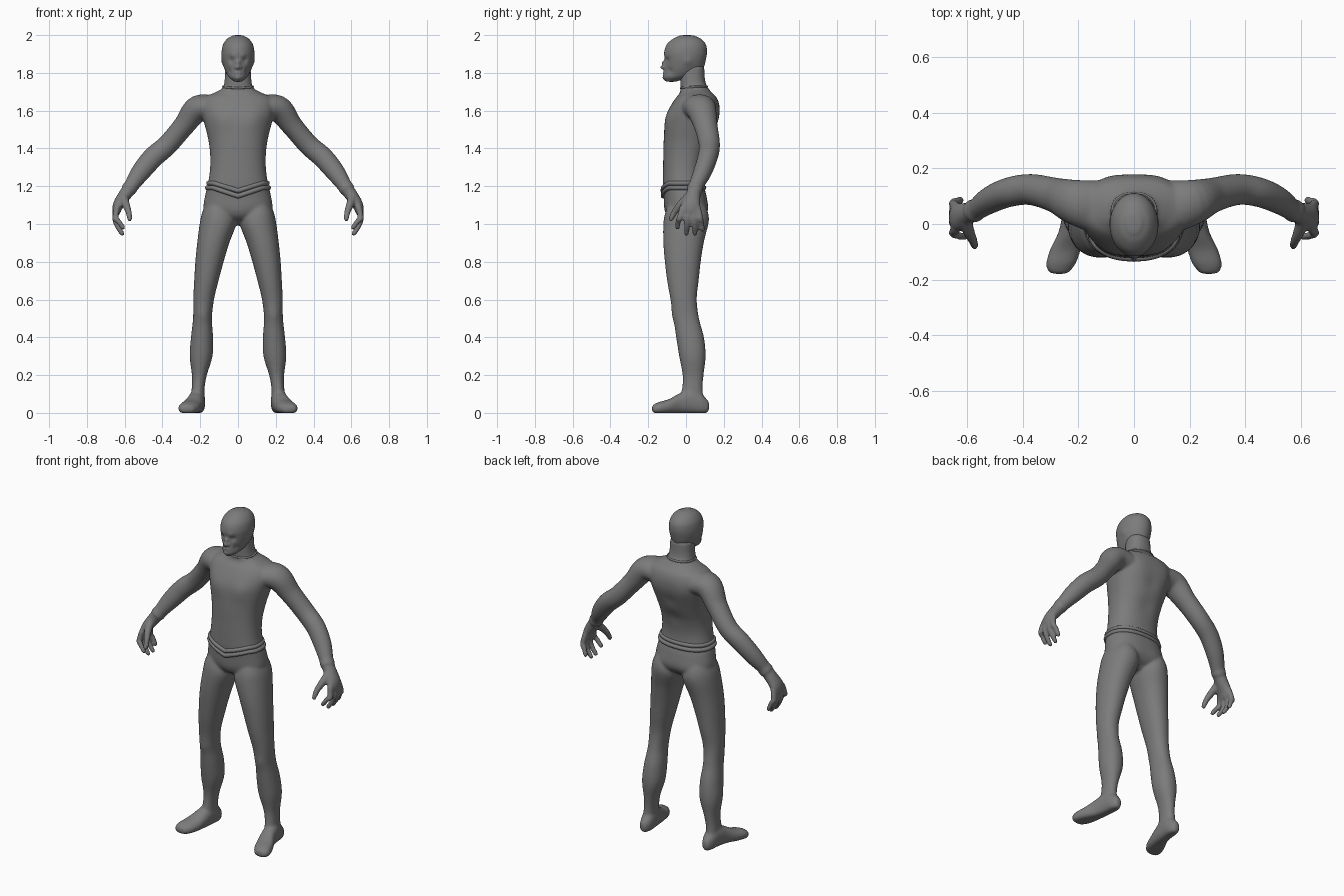
import bpy, bmesh, math
from mathutils import Vector

X, Y, Z = Vector((1, 0, 0)), Vector((0, 1, 0)), Vector((0, 0, 1))
grey = bpy.data.materials.new("dark_grey")
grey.diffuse_color = (.2, .2, .2, 1)


def spline(pts, steps=6):
    """Catmull-Rom interpolation of station tuples."""
    out = []
    P = [pts[0]] + list(pts) + [pts[-1]]
    for i in range(1, len(P) - 2):
        for k in range(steps):
            t = k / steps
            out.append([0.5 * (2 * b + (c - a) * t + (2 * a - 5 * b + 4 * c - d) * t * t
                        + (3 * b - a - 3 * c + d) * t ** 3)
                        for a, b, c, d in zip(*P[i - 1:i + 3])])
    return out + [list(pts[-1])]


def loft(bm, pts, n=32, power=2.0, axis=None, ref=Y, cap=0.5, sides=(1, -1)):
    """Skin rounded rings (x, y, z, radius across, radius along ref), with domed ends."""
    st = spline(pts)
    C = [Vector(s[:3]) for s in st]
    rings = []
    for i, s in enumerate(st):
        t = axis or (C[min(i + 1, len(C) - 1)] - C[max(i - 1, 0)]).normalized()
        rings.append((C[i], t, s[3], s[4]))

    def dome(ring, sign):
        c, t, a, b = ring
        return [(c + t * sign * cap * min(a, b) * math.sin(w), t, a * math.cos(w), b * math.cos(w))
                for w in (0.5, 1.0, 1.45)]
    rings = dome(rings[0], -1)[::-1] + rings + dome(rings[-1], 1)
    for s in sides:
        loops = []
        for c, t, a, b in rings:
            v = (ref - t * ref.dot(t)).normalized()
            u = v.cross(t)
            loop = []
            for k in range(n):
                w = 2 * math.pi * k / n
                cu, cv = math.cos(w), math.sin(w)
                p = c + u * a * math.copysign(abs(cu) ** (2 / power), cu) \
                      + v * b * math.copysign(abs(cv) ** (2 / power), cv)
                loop.append(bm.verts.new((p.x * s, p.y, p.z)))
            loops.append(loop)
        for A, B in zip(loops, loops[1:]):
            for k in range(n):
                bm.faces.new((A[k], A[(k + 1) % n], B[(k + 1) % n], B[k]))
        bm.faces.new(loops[0])
        bm.faces.new(loops[-1])


def slab(z, x0, x1, yf, yb):
    """Horizontal station from its left, right, front and back limits."""
    return ((x0 + x1) / 2, (yf + yb) / 2, z, (x1 - x0) / 2, (yb - yf) / 2)


def sculpt(bm, bumps):
    """Push vertices with soft, mirrored brushes: centre, radius, offset."""
    for c, r, off in bumps:
        for s in ((1, -1) if c[0] else (1,)):
            cc, oo = Vector((c[0] * s, c[1], c[2])), Vector((off[0] * s, off[1], off[2]))
            for v in bm.verts:
                d = (v.co - cc).length_squared / (r * r)
                if d < 8:
                    v.co += oo * math.exp(-d)


def finish(bm, name):
    bmesh.ops.recalc_face_normals(bm, faces=bm.faces)
    for f in bm.faces:
        f.smooth = True
    me = bpy.data.meshes.new(name)
    bm.to_mesh(me)
    bm.free()
    me.materials.append(grey)
    ob = bpy.data.objects.new(name, me)
    bpy.context.collection.objects.link(ob)
    return ob


body = bmesh.new()

# Torso and neck
torso = [(1.01, .07, -.05, .06), (1.035, .15, -.09, .095), (1.08, .182, -.112, .116),
         (1.15, .174, -.118, .108), (1.20, .162, -.123, .096), (1.28, .149, -.122, .092),
         (1.36, .147, -.120, .108), (1.44, .156, -.118, .138), (1.52, .175, -.112, .164),
         (1.58, .190, -.100, .176), (1.63, .195, -.078, .176), (1.67, .178, -.052, .162),
         (1.695, .125, -.032, .138), (1.72, .082, -.029, .117), (1.76, .071, -.030, .101),
         (1.83, .067, -.030, .097)]
loft(body, [slab(z, -w, w, f, b) for z, w, f, b in torso], n=56, power=2.3, axis=Z,
     cap=.3, sides=(1,))

# Legs
leg = [(1.12, .04, .164, -.085, .09), (1.06, .022, .190, -.110, .112),
       (1.00, .010, .203, -.120, .116), (.90, .046, .216, -.12, .094),
       (.80, .076, .226, -.112, .078), (.70, .103, .232, -.10, .067), (.60, .127, .237, -.082, .057),
       (.50, .138, .238, -.066, .069), (.40, .132, .249, -.052, .095), (.30, .135, .256, -.036, .104),
       (.20, .165, .244, -.018, .093), (.13, .177, .245, -.021, .088), (.06, .177, .252, -.035, .095)]
loft(body, [slab(*s) for s in leg], n=36, power=2.15, axis=-Z, cap=.2)

# Feet
loft(body, [(.212, .108, .036, .026, .038), (.212, .08, .048, .037, .056), (.216, .03, .06, .042, .066),
            (.226, -.03, .05, .046, .056), (.246, -.09, .033, .055, .040), (.262, -.14, .025, .054, .034),
            (.269, -.165, .021, .043, .027)], power=2.25, axis=-Y, ref=Z, cap=.6)

# Arms and palms
loft(body, [(.10, .055, 1.61, .060, .100), (.21, .078, 1.612, .070, .082), (.285, .104, 1.522, .057, .063),
            (.372, .124, 1.420, .055, .056), (.45, .114, 1.352, .056, .053), (.517, .086, 1.272, .051, .048),
            (.573, .048, 1.190, .037, .038), (.605, .036, 1.145, .034, .041), (.634, .026, 1.10, .029, .051),
            (.645, .022, 1.06, .021, .051)], n=36)

# Glove cuffs
loft(body, [(.568, .052, 1.198, .040, .042), (.580, .044, 1.180, .041, .043)], cap=.2)

# Fingers: base y, tip y, tip x, tip z
for y0, y1, x1, z1 in ((-.020, -.045, .608, .980), (.010, .002, .612, .948),
                       (.038, .048, .612, .948), (.064, .086, .622, .970)):
    ym = (y0 + y1) / 2
    loft(body, [(.640, y0, 1.085, .017, .017), (.650, ym, 1.03, .0165, .0165),
                (.638, ym * .4 + y1 * .6, z1 + .04, .015, .015), (x1, y1, z1, .0135, .0135)],
         n=14, cap=.9)
# Thumbs
loft(body, [(.605, .01, 1.14, .024, .024), (.592, -.032, 1.10, .021, .021),
            (.578, -.062, 1.06, .017, .017), (.573, -.080, 1.025, .014, .014)], n=14, ref=X, cap=.9)

# Muscle forms
sculpt(body, [((.085, -.11, 1.56), .06, (0, -.010, 0)), ((.10, .17, 1.57), .06, (0, .006, 0)),
              ((0, .16, 1.50), .04, (0, -.006, 0)), ((0, .12, 1.38), .05, (0, -.006, 0)),
              ((.085, .11, 1.05), .06, (0, .006, 0)), ((.19, -.065, .52), .04, (0, -.006, 0)),
              ((0, -.11, 1.05), .05, (0, -.004, 0))])
for v in body.verts:
    v.co.z = max(v.co.z, 0)

# Fuse everything into one smooth skin
ob = finish(body, "body")
m = ob.modifiers.new("fuse", 'REMESH')
m.mode, m.voxel_size, m.use_smooth_shade = 'VOXEL', .007, True
m = ob.modifiers.new("soften", 'SMOOTH')
m.factor, m.iterations = .5, 9

# Head with sculpted face
head = bmesh.new()
skull = [(1.757, .024, -.108, -.045), (1.775, .046, -.120, .02), (1.80, .062, -.117, .075),
         (1.83, .075, -.112, .094), (1.87, .085, -.112, .105), (1.91, .087, -.115, .111),
         (1.95, .079, -.102, .105), (1.98, .058, -.070, .080), (1.994, .034, -.040, .050)]
loft(head, [slab(z, -w, w, f, b) for z, w, f, b in skull], n=120, axis=Z, cap=.18, sides=(1,))
sculpt(head, [((0, -.114, 1.832), .013, (0, -.026, -.002)), ((0, -.113, 1.855), .012, (0, -.014, 0)),
              ((.014, -.113, 1.829), .008, (0, -.007, 0)), ((.034, -.098, 1.867), .016, (0, .009, 0)),
              ((.026, -.11, 1.89), .016, (0, -.004, 0)), ((.010, -.12, 1.801), .011, (0, -.005, 0)),
              ((0, -.12, 1.795), .005, (0, .003, 0)), ((0, -.122, 1.770), .014, (0, -.004, 0)),
              ((.045, -.085, 1.81), .018, (-.003, .005, 0)), ((.085, .012, 1.86), .022, (.005, 0, 0))])
finish(head, "head")


# Belt strips and collar
def band(name, w, yf, yb, z, dip, depth):
    cu = bpy.data.curves.new(name, 'CURVE')
    cu.dimensions, cu.bevel_depth, cu.bevel_resolution = '3D', depth, 3
    cu.materials.append(grey)
    sp = cu.splines.new('POLY')
    n = 72
    sp.points.add(n - 1)
    for k in range(n):
        a = 2 * math.pi * k / n
        c, s = math.cos(a), math.sin(a)
        x = w * math.copysign(abs(c) ** .87, c)
        y = (yf + yb) / 2 + (yb - yf) / 2 * math.copysign(abs(s) ** .87, s)
        drop = dip * max(0, 1 - abs(x) / .13) if s < 0 else 0
        sp.points[k].co = (x, y, z - drop, 1)
    sp.use_cyclic_u = True
    bpy.context.collection.objects.link(bpy.data.objects.new(name, cu))


band("belt_upper", .155, -.122, .089, 1.216, .040, .013)
band("belt_lower", .162, -.121, .095, 1.192, .044, .013)
band("collar", .078, -.027, .110, 1.727, .008, .006)
